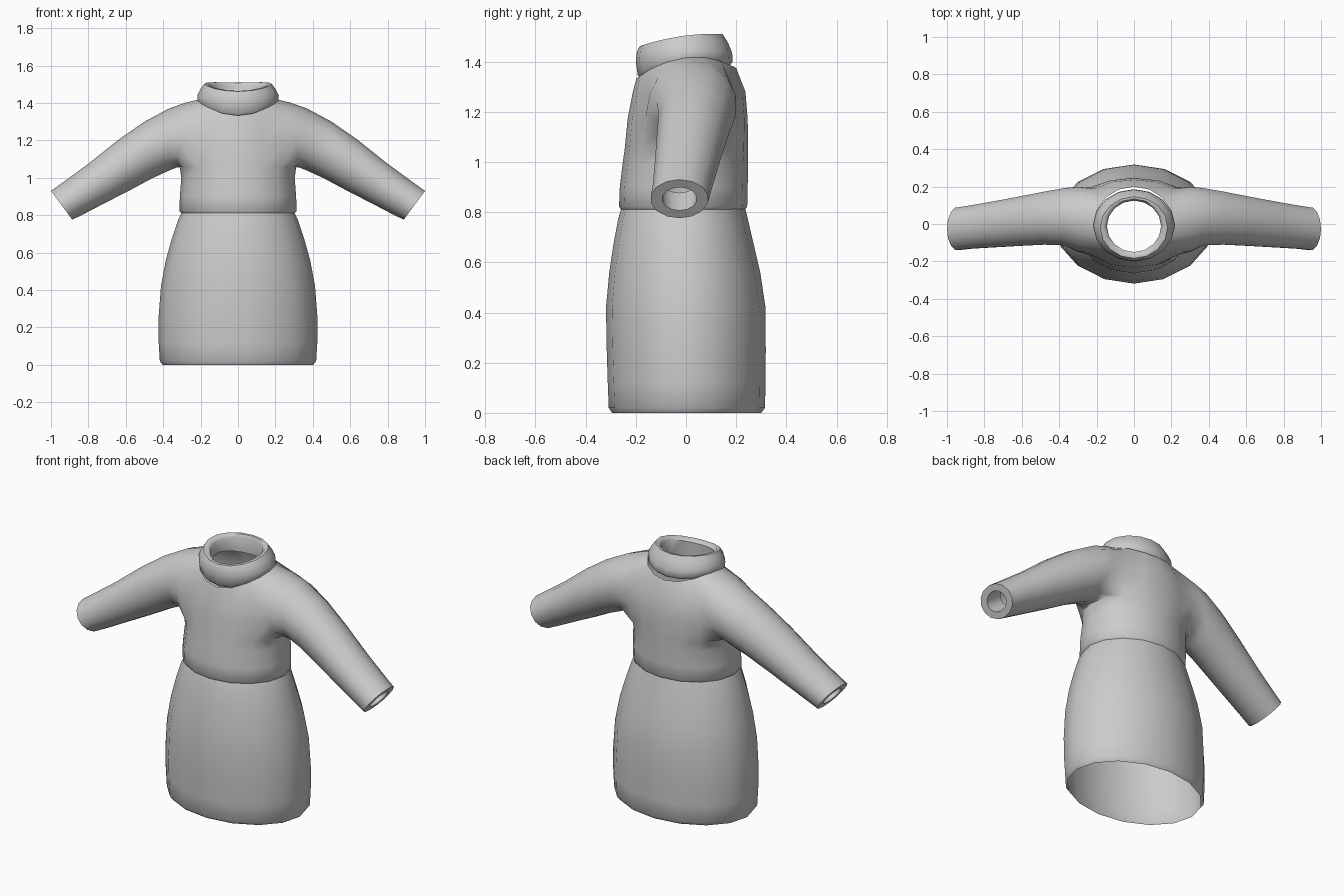
import bpy, bmesh, math
from mathutils import Vector

if "Cube" in bpy.data.objects:
    bpy.data.objects.remove(bpy.data.objects["Cube"])

N = 16      # sides of skirt, torso and collar
M = 14      # sides of each sleeve

wool = bpy.data.materials.new("grey wool")
wool.diffuse_color = (0.6, 0.6, 0.6, 1)
wool.use_nodes = True
wool.node_tree.nodes["Principled BSDF"].inputs["Base Color"].default_value = wool.diffuse_color


def ring_points(ax, yf, yb, zf, zs=None, zb=None, power=1.0):
    """Oval ring starting at the front; height may differ at front, side and back."""
    zs = zf if zs is None else zs
    zb = zf if zb is None else zb
    pts = []
    for k in range(N):
        a = 2 * math.pi * k / N
        s, c = math.sin(a), math.cos(a)
        cy = math.copysign(abs(c) ** (power if c < 0 else 1.0), c)
        y = (yf + yb) / 2 - cy * (yb - yf) / 2
        z = zs + (zf - zb) / 2 * c + ((zf + zb) / 2 - zs) * c * c
        pts.append(Vector((ax * s, y, z)))
    return pts


def add_ring(bm, pts):
    return [bm.verts.new(p) for p in pts]


def bridge(bm, a, b):
    n = len(a)
    for i in range(n):
        j = (i + 1) % n
        bm.faces.new((a[i], a[j], b[j], b[i]))


def finish(bm, name):
    bmesh.ops.recalc_face_normals(bm, faces=bm.faces)
    me = bpy.data.meshes.new(name)
    bm.to_mesh(me)
    bm.free()
    me.materials.append(wool)
    ob = bpy.data.objects.new(name, me)
    bpy.context.collection.objects.link(ob)
    bpy.ops.object.select_all(action='DESELECT')
    ob.select_set(True)
    bpy.context.view_layer.objects.active = ob
    bpy.ops.object.shade_smooth_by_angle(angle=math.radians(50))


def lofted(name, stations):
    bm = bmesh.new()
    rings = [add_ring(bm, ring_points(*s)) for s in stations]
    for a, b in zip(rings, rings[1:]):
        bridge(bm, a, b)
    finish(bm, name)


# Skirt: open tube, half width / front / back / height
lofted("skirt", [
    (0.402, -0.295, 0.300, 0.0), (0.418, -0.308, 0.315, 0.02),
    (0.424, -0.312, 0.317, 0.12), (0.425, -0.316, 0.318, 0.25),
    (0.412, -0.319, 0.317, 0.42), (0.386, -0.306, 0.296, 0.56),
    (0.352, -0.288, 0.268, 0.68), (0.320, -0.270, 0.246, 0.775),
    (0.300, -0.258, 0.236, 0.815)])

# Rolled collar, higher at the back, with an inner wall
lofted("collar", [
    (0.200, -0.178, 0.175, 1.330, 1.390, 1.385),
    (0.216, -0.192, 0.186, 1.345, 1.405, 1.400),
    (0.218, -0.200, 0.184, 1.400, 1.440, 1.435),
    (0.200, -0.196, 0.168, 1.440, 1.475, 1.475),
    (0.180, -0.184, 0.146, 1.462, 1.502, 1.510),
    (0.162, -0.168, 0.134, 1.464, 1.502, 1.508),
    (0.145, -0.150, 0.125, 1.450, 1.485, 1.490),
    (0.150, -0.155, 0.130, 1.350, 1.410, 1.400)])

# Sweater body: full rings up to the armpit, then front and back panels to the neck
bm = bmesh.new()
lower = [add_ring(bm, ring_points(*s)) for s in [
    (0.298, -0.256, 0.234, 0.808), (0.313, -0.267, 0.244, 0.822),
    (0.311, -0.264, 0.246, 0.90), (0.303, -0.252, 0.247, 1.00),
    (0.312, -0.244, 0.247, 1.055, 1.06, 1.055, 0.85)]]
for a, b in zip(lower, lower[1:]):
    bridge(bm, a, b)
armpit = lower[-1]
panel_cols = [14, 15, 0, 1, 2, 6, 7, 8, 9, 10]
rows = []
for s in [(0.335, -0.233, 0.246, 1.17, 1.17, 1.17, 0.7),
          (0.305, -0.214, 0.237, 1.27, 1.28, 1.28, 0.7)]:
    pts = ring_points(*s)
    rows.append({k: bm.verts.new(pts[k]) for k in panel_cols})
neck = add_ring(bm, ring_points(0.212, -0.198, 0.200, 1.333, 1.418, 1.375))
levels = [armpit, rows[0], rows[1], neck]
for a, b in zip(levels, levels[1:]):
    for k in [14, 15, 0, 1, 6, 7, 8, 9]:
        j = (k + 1) % N
        bm.faces.new((a[k], a[j], b[j], b[k]))

# Sleeves grow out of the armholes: top x,z / bottom x,z / front y, back y
sleeve = [
    (0.280, 1.402, 0.328, 1.055, -0.150, 0.203),
    (0.370, 1.370, 0.372, 1.037, -0.118, 0.196),
    (0.500, 1.300, 0.460, 0.997, -0.114, 0.176),
    (0.640, 1.203, 0.575, 0.935, -0.120, 0.150),
    (0.800, 1.075, 0.710, 0.866, -0.128, 0.122),
    (0.930, 0.980, 0.825, 0.806, -0.135, 0.100),
    (1.000, 0.930, 0.886, 0.776, -0.142, 0.090)]


def sleeve_ring(side, st, scale=1.0, inward=0.0):
    tx, tz, bx, bz, yf, yb = st
    mid = Vector(((tx + bx) / 2 - 0.8 * inward, (yf + yb) / 2, (tz + bz) / 2 + 0.6 * inward))
    up = Vector(((tx - bx) / 2, 0, (tz - bz) / 2)) * scale
    pts = []
    for j in range(M):
        a = 2 * math.pi * j / M
        p = mid - up * math.cos(a)
        p.y -= math.sin(a) * (yb - yf) / 2 * scale
        p.x *= side
        pts.append(p)
    return pts


for side in (1, -1):
    def col(level, k):
        return level[k if side == 1 else (-k) % N]
    hole = [col(armpit, k) for k in (4, 3, 2)]
    hole += [col(r, 2) for r in rows]
    hole += [col(neck, k) for k in (2, 3, 4, 5, 6)]
    hole += [col(r, 6) for r in reversed(rows)]
    hole += [col(armpit, k) for k in (6, 5)]
    prev = hole
    loops = [sleeve_ring(side, st) for st in sleeve]
    # cuff rim and inner lining
    loops += [sleeve_ring(side, sleeve[-1], 0.60),
              sleeve_ring(side, sleeve[-1], 0.62, 0.12)]
    for pts in loops:
        cur = add_ring(bm, pts)
        bridge(bm, prev, cur)
        prev = cur
finish(bm, "sweater")
